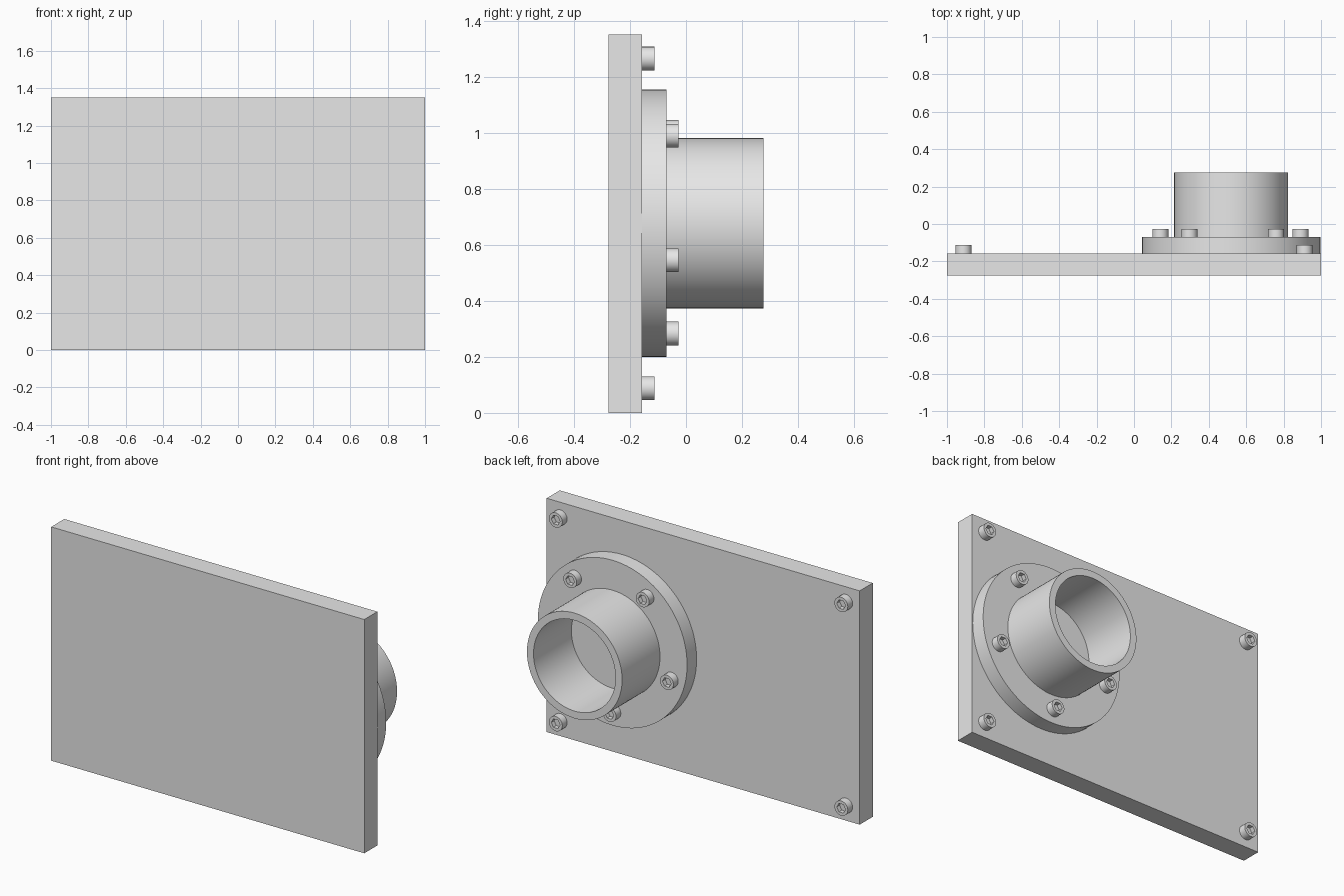
import bpy, bmesh
from math import cos, sin, pi, radians

cube = bpy.data.objects.get("Cube")
if cube:
    bpy.data.objects.remove(cube, do_unlink=True)

GREY = (0.8, 0.8, 0.8, 1.0)
steel = bpy.data.materials.new("grey_steel")
steel.use_nodes = True
steel.diffuse_color = GREY
steel.node_tree.nodes["Principled BSDF"].inputs["Base Color"].default_value = GREY

PLATE_FRONT, PLATE_BACK, HEIGHT = -0.276, -0.157, 1.35
FLANGE_BACK, PIPE_END = -0.07, 0.276
CX, CZ = 0.519, 0.677            # axis of flange and pipe


def finish(bm, name, location):
    bmesh.ops.recalc_face_normals(bm, faces=bm.faces)
    mesh = bpy.data.meshes.new(name)
    bm.to_mesh(mesh)
    bm.free()
    mesh.materials.append(steel)
    obj = bpy.data.objects.new(name, mesh)
    obj.location = location
    bpy.context.collection.objects.link(obj)
    bpy.ops.object.select_all(action='DESELECT')
    obj.select_set(True)
    bpy.context.view_layer.objects.active = obj
    bpy.ops.object.shade_smooth_by_angle(angle=radians(30))
    return obj


def circle(angle):
    return 1.0


def hexagon(angle):
    return cos(pi / 6) / cos(angle % (pi / 3) - pi / 6)


def turned(name, profile, location, segments, closed=False):
    """Rings of (radius, y, outline) around the y axis, capped or closed into a tube."""
    bm = bmesh.new()
    angles = [2 * pi * i / segments for i in range(segments)]
    rings = [[bm.verts.new((r * f(a) * cos(a), y, r * f(a) * sin(a))) for a in angles]
             for r, y, f in profile]
    pairs = list(zip(rings, rings[1:]))
    if closed:
        pairs.append((rings[-1], rings[0]))
    else:
        bm.faces.new(rings[0])
        bm.faces.new(rings[-1])
    for low, high in pairs:
        for i in range(segments):
            j = (i + 1) % segments
            bm.faces.new((low[i], low[j], high[j], high[i]))
    return finish(bm, name, location)


def bolt(name, x, y, z):
    # round head with a hexagonal socket
    turned(name, [(0.0425, 0, circle), (0.0425, 0.044, circle),
                  (0.028, 0.044, hexagon), (0.028, 0.018, hexagon)], (x, y, z), 48)


# Base plate
bm = bmesh.new()
bmesh.ops.create_cube(bm, size=1)
bmesh.ops.scale(bm, vec=(2, PLATE_BACK - PLATE_FRONT, HEIGHT), verts=bm.verts)
finish(bm, "base_plate", (0, (PLATE_FRONT + PLATE_BACK) / 2, HEIGHT / 2))

# Round flange and open pipe
turned("flange", [(0.477, PLATE_BACK, circle), (0.477, FLANGE_BACK, circle)],
       (CX, 0, CZ), 96)
turned("pipe", [(0.304, FLANGE_BACK, circle), (0.304, PIPE_END, circle),
                (0.262, PIPE_END, circle), (0.262, FLANGE_BACK, circle)],
       (CX, 0, CZ), 96, closed=True)

# Corner bolts
for side, x in (("left", 0.912), ("right", -0.912)):
    for level, z in (("lower", 0.088), ("upper", 1.264)):
        bolt(f"corner_bolt_{level}_{side}", x, PLATE_BACK, z)

# Ring of flange bolts
for i in range(5):
    a = radians(52.4 + 72 * i)
    bolt(f"flange_bolt_{i + 1}", CX + 0.394 * cos(a), FLANGE_BACK, CZ + 0.394 * sin(a))
